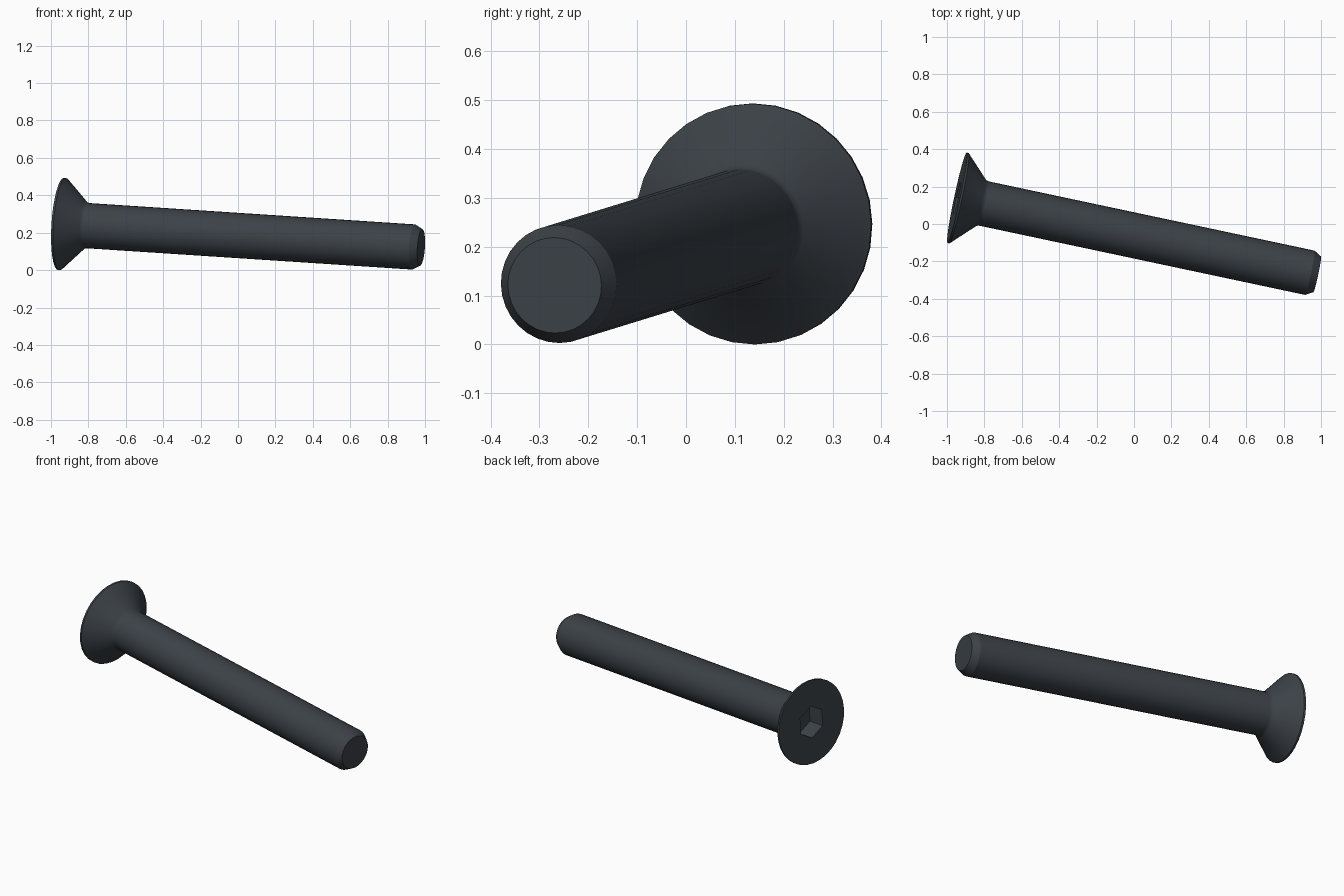
import bpy, bmesh, math
from mathutils import Vector, Matrix

cube = bpy.data.objects.get("Cube")
if cube:
    bpy.data.objects.remove(cube)

# Material
steel = bpy.data.materials.new("dark blued steel")
steel.use_nodes = True
colour = (0.045, 0.054, 0.064, 1)
steel.diffuse_color = colour
steel.node_tree.nodes["Principled BSDF"].inputs["Base Color"].default_value = colour

# Axis of the bolt, from the head face to the tip
head = Vector((-0.946, 0.14, 0.247))
tip = Vector((0.979, -0.269, 0.121))
length = (tip - head).length
axis = (tip - head).normalized()
side = Vector((0, 0, 1)).cross(axis).normalized()
up = axis.cross(side)

SIDES = 32
HEAD_R, SHAFT_R, TIP_R = 0.247, 0.121, 0.098
HEX_R, HEX_DEPTH = 0.095, 0.103

bm = bmesh.new()


def ring(radius, depth, count):
    """Closed loop of vertices around the axis, first vertex upward."""
    verts = []
    for i in range(count):
        a = math.tau * i / count
        verts.append(bm.verts.new((radius * math.sin(a), radius * math.cos(a), depth)))
    return verts


def join(a, b):
    for i in range(len(a)):
        j = (i + 1) % len(a)
        bm.faces.new((a[i], a[j], b[j], b[i]))


def loop_edges(verts):
    return [bm.edges.get((v, verts[i - 1])) for i, v in enumerate(verts)]


# Rim, countersunk cone, small fillet, shaft, tip chamfer
profile = [(HEAD_R, 0), (HEAD_R, 0.011), (SHAFT_R + 0.009, 0.128),
           (SHAFT_R + 0.002, 0.138), (SHAFT_R, 0.15),
           (SHAFT_R, length - 0.04), (TIP_R, length)]
rings = [ring(r, d, SIDES) for r, d in profile]
for a, b in zip(rings, rings[1:]):
    join(a, b)
bm.faces.new(rings[-1])

# Hexagonal socket
mouth, floor = ring(HEX_R, 0, 6), ring(HEX_R, HEX_DEPTH, 6)
join(mouth, floor)
bm.faces.new(floor)

# Flat head face around the socket
bmesh.ops.triangle_fill(bm, use_beauty=True, use_dissolve=False,
                        edges=loop_edges(rings[0]) + loop_edges(mouth))
bmesh.ops.recalc_face_normals(bm, faces=bm.faces)

mesh = bpy.data.meshes.new("countersunk_bolt")
bm.to_mesh(mesh)
bm.free()
mesh.materials.append(steel)

bolt = bpy.data.objects.new("countersunk_bolt", mesh)
bpy.context.collection.objects.link(bolt)
turn = Matrix((side, up, axis)).transposed().to_4x4()
bolt.matrix_world = Matrix.Translation(head) @ turn

# Smooth round surfaces, crisp edges
bpy.ops.object.select_all(action="DESELECT")
bolt.select_set(True)
bpy.context.view_layer.objects.active = bolt
bpy.ops.object.shade_smooth_by_angle(angle=math.radians(28))
